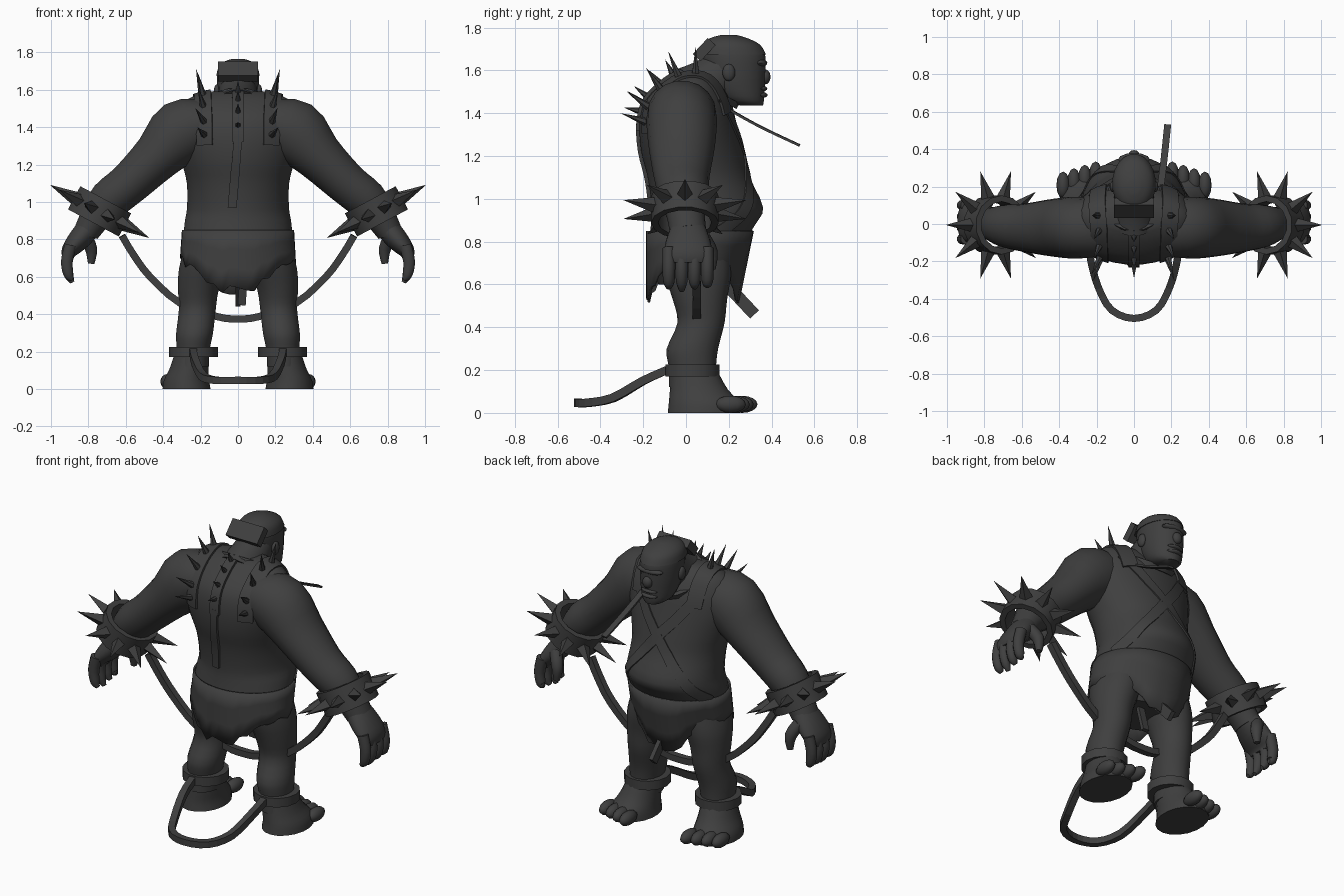
import bpy, bmesh, math, random
from mathutils import Vector, Matrix

random.seed(4)
cube = bpy.data.objects.get("Cube")
if cube:
    bpy.data.objects.remove(cube, do_unlink=True)

X, Y, Z = Vector((1, 0, 0)), Vector((0, 1, 0)), Vector((0, 0, 1))
SIDES = ((1, "left_"), (-1, "right_"))

# Single dark grey material
grey = bpy.data.materials.new("dark_grey")
grey.use_nodes = True
grey.diffuse_color = (0.05, 0.05, 0.05, 1)
shader = grey.node_tree.nodes["Principled BSDF"]
shader.inputs["Base Color"].default_value = grey.diffuse_color
shader.inputs["Roughness"].default_value = 0.9


def finish(name, bm, smooth=40):
    bmesh.ops.recalc_face_normals(bm, faces=bm.faces)
    mesh = bpy.data.meshes.new(name)
    bm.to_mesh(mesh)
    bm.free()
    mesh.materials.append(grey)
    obj = bpy.data.objects.new(name, mesh)
    bpy.context.collection.objects.link(obj)
    if smooth:
        bpy.ops.object.select_all(action="DESELECT")
        obj.select_set(True)
        bpy.context.view_layer.objects.active = obj
        bpy.ops.object.shade_smooth_by_angle(angle=math.radians(smooth))
    return obj


def spline(points, steps):
    P = [Vector(p) for p in points]
    out = []
    for i in range(len(P) - 1):
        a, b, c, d = P[max(i - 1, 0)], P[i], P[i + 1], P[min(i + 2, len(P) - 1)]
        for k in range(steps):
            t = k / steps
            out.append((b * 2 + (c - a) * t + (a * 2 - b * 5 + c * 4 - d) * t * t
                        + (b * 3 - a - c * 3 + d) * t ** 3) / 2)
    return out + [P[-1]]


def loft(name, sections, side=1, n=18, steps=3, flat=False, up=Y, smooth=40):
    """Tube through (x, y, z, radius_u, radius_v); flat keeps rings level."""
    S = spline([(s[0] * side, *s[1:]) for s in sections], steps)
    bm, rings = bmesh.new(), []
    for i, s in enumerate(S):
        t = Z if flat else (S[min(i + 1, len(S) - 1)] - S[max(i - 1, 0)]).xyz.normalized()
        u = up.cross(t).normalized()
        v = t.cross(u)
        turn = [(k + 0.5) * math.tau / n for k in range(n)]
        rings.append([bm.verts.new(s.xyz + u * s[3] * math.cos(a) + v * s[4] * math.sin(a))
                      for a in turn])
    for p, q in zip(rings, rings[1:]):
        for k in range(n):
            bm.faces.new((p[k], p[k - 1], q[k - 1], q[k]))
    bm.faces.new(rings[0])
    bm.faces.new(rings[-1])
    return finish(name, bm, smooth)


def ball(name, centre, radii):
    bm = bmesh.new()
    bmesh.ops.create_uvsphere(bm, u_segments=12, v_segments=8, radius=1,
                              matrix=Matrix.Translation(centre) @ Matrix.Diagonal((*radii, 1)))
    return finish(name, bm, 60)


def aim(origin, direction):
    return Matrix.Translation(origin) @ direction.to_track_quat("Z", "Y").to_matrix().to_4x4()


def spikes(name, items, sides=4):
    """Cones from (base, direction, length, radius)."""
    bm = bmesh.new()
    for base, d, length, r in items:
        bmesh.ops.create_cone(bm, cap_ends=True, segments=sides, radius1=r, radius2=0,
                              depth=length, matrix=aim(base + d * length / 2, d))
    return finish(name, bm, 0)


def band(name, centre, axis, outer, inner, height, n=14):
    bm, M, rings = bmesh.new(), aim(centre, axis), []
    for r, h in ((outer, -1), (outer, 1), (inner, 1), (inner, -1)):
        rings.append([bm.verts.new(M @ Vector((r * math.cos(k * math.tau / n),
                      r * math.sin(k * math.tau / n), h * height / 2))) for k in range(n)])
    for i in range(4):
        p, q = rings[i - 1], rings[i]
        for k in range(n):
            bm.faces.new((p[k], p[k - 1], q[k - 1], q[k]))
    return finish(name, bm, 30)


def strap(name, body, points, width, thick=0.012):
    """Ribbon laid on a body; returns its (point, normal) centre samples."""
    P = spline(points, 6)
    bm, samples, rows = bmesh.new(), [], []
    for i, p in enumerate(P):
        _, hit, nrm, _ = body.closest_point_on_mesh(p)
        t = (P[min(i + 1, len(P) - 1)] - P[max(i - 1, 0)]).normalized()
        w = t.cross(nrm).normalized() * width / 2
        row = []
        for f, lift in ((-1, -thick), (-1, thick), (0, thick), (1, thick), (1, -thick)):
            _, h, m, _ = body.closest_point_on_mesh(hit + w * f)
            row.append(bm.verts.new(h + m * lift))
        rows.append(row)
        samples.append((hit, nrm))
    for p, q in zip(rows, rows[1:]):
        for k in range(5):
            bm.faces.new((p[k - 1], p[k], q[k], q[k - 1]))
    bm.faces.new(rows[0])
    bm.faces.new(rows[-1])
    finish(name, bm)
    return samples


# Torso, neck and head
torso = loft("torso", [(0, .02, .6, .2, .15), (0, .035, .75, .285, .21), (0, .08, .88, .288, .245),
                       (0, .1, .96, .275, .262), (0, .06, 1.1, .275, .24), (0, .03, 1.22, .305, .24),
                       (0, .01, 1.35, .34, .228), (0, .01, 1.46, .33, .2), (0, .03, 1.55, .27, .13),
                       (0, .04, 1.59, .16, .07)], n=28, flat=True)
loft("neck", [(0, .04, 1.48, .16, .13), (0, .12, 1.55, .12, .11), (0, .2, 1.62, .1, .1)], up=X)
loft("head", [(0, .31, 1.435, .05, .05), (0, .27, 1.46, .085, .095), (0, .24, 1.53, .104, .13),
              (0, .23, 1.6, .112, .143), (0, .22, 1.68, .112, .15), (0, .21, 1.73, .095, .12),
              (0, .2, 1.758, .05, .06)], n=20, flat=True)
loft("cap", [(0, .215, 1.675, .117, .16), (0, .21, 1.72, .106, .138), (0, .2, 1.75, .075, .09),
             (0, .2, 1.766, .03, .035)], n=20, flat=True)
loft("cap_flap", [(0, .05, 1.66, .15, .035), (0, .12, 1.735, .15, .035)],
     n=4, steps=1, up=Y, smooth=0)
ball("nose", (0, .37, 1.57), (.03, .025, .035))
ball("brow", (0, .345, 1.635), (.085, .035, .02))
ball("upper_lip", (0, .345, 1.515), (.055, .035, .015))
ball("lower_lip", (0, .34, 1.485), (.055, .042, .016))

# Skirt with a ragged hem, low at the front and back
bm, rows, count = bmesh.new(), [], 44
hems = [.69 - .17 * abs(math.sin(k * math.tau / count)) ** 3 + random.uniform(-.03, .03)
        for k in range(count)]
for f in (0, .33, .66, 1):
    rows.append([])
    for k in range(count):
        a = k * math.tau / count
        rows[-1].append(bm.verts.new(((.3 + .01 * f) * math.cos(a),
                        .065 - .035 * f + (.252 - .035 * f) * math.sin(a),
                        .85 + (hems[k] - .85) * f)))
for p, q in zip(rows, rows[1:]):
    for k in range(count):
        bm.faces.new((p[k], p[k - 1], q[k - 1], q[k]))
skirt = finish("ragged_skirt", bm)
skirt.modifiers.new("thickness", "SOLIDIFY").thickness = 0.01
loft("front_tatter", [(0, .17, .62, .04, .018), (0, .32, .46, .04, .018)], n=4, steps=1, up=X)
loft("inner_tatter", [(.03, .09, .6, .03, .015), (.02, .12, .45, .03, .015)], n=4, steps=1)

for s, side in SIDES:
    ball(side + "ear", (s * .112, .2, 1.59), (.018, .03, .04))

    # Arm and hand
    loft(side + "arm", [(.16, -.02, 1.42, .13, .15), (.3, -.02, 1.375, .175, .165),
                        (.43, -.02, 1.245, .135, .155), (.58, -.02, 1.1, .115, .13),
                        (.69, -.01, 1.01, .11, .115), (.76, 0, .92, .085, .09),
                        (.81, .01, .84, .07, .085)], s)
    loft(side + "hand", [(.79, .01, .87, .065, .08), (.85, .01, .8, .06, .105),
                         (.9, .01, .74, .045, .11), (.91, .01, .7, .03, .09)], s)
    for i in range(4):
        y, tip = -.08 + i * .06, .57 + .015 * abs(i - 1)
        loft(f"{side}finger_{i + 1}", [(.895, y, .77, .034, .03), (.915, y, .68, .033, .03),
             (.905, y, .61, .027, .026), (.885, y, tip, .012, .012)], s, n=10)
    loft(side + "thumb", [(.82, .08, .82, .035, .035), (.785, .115, .75, .034, .034),
                          (.785, .12, .67, .018, .018)], s, n=10)

    # Spiked wrist cuff
    centre, axis = Vector((s * .74, -.005, .95)), Vector((s * .47, 0, -.88)).normalized()
    out = Vector((s * .88, 0, .47)).normalized()
    band(side + "wrist_cuff", centre, axis, .158, .125, .14)
    dirs = [out * math.cos(k * math.tau / 10) + Y * math.sin(k * math.tau / 10) for k in range(10)]
    spikes(side + "cuff_spikes", [(centre + d * .145, d, .157, .038) for d in dirs])

    # Leg, foot and ankle cuff
    loft(side + "leg", [(.16, .04, .75, .13, .17), (.19, .055, .64, .128, .155),
                        (.212, .065, .53, .11, .127), (.218, .07, .42, .1, .11),
                        (.232, .03, .3, .1, .12), (.24, .03, .21, .09, .11),
                        (.245, .03, .12, .09, .11)], s, flat=True)
    loft(side + "foot", [(.275, .085, 0, .13, .17), (.275, .085, .05, .122, .165),
                         (.262, .06, .11, .105, .135), (.25, .04, .19, .09, .11)], s, flat=True)
    for i in range(4):
        ball(f"{side}toe_{i + 1}", (s * (.205 + i * .058), .262 - .018 * i, .04),
             (.036, .072, .04))
    band(side + "ankle_cuff", Vector((s * .238, .03, .198)), Z, .13, .09, .055)

    # Spiked shoulder strap and crossed chest belt
    path = [(s * .19, -.22, 1.3), (s * .19, -.2, 1.44), (s * .19, -.04, 1.58),
            (s * .19, .12, 1.53), (s * .19, .2, 1.4)]
    pts = strap(side + "shoulder_strap", torso, path, .09)
    spikes(side + "strap_spikes", [(pts[i][0], (pts[i][1] + Z * .25).normalized(), .135, .02)
                                   for i in (3, 6, 9, 12, 15)], 6)
    strap(side + "chest_belt", torso, [(s * .22, .16, 1.48), (s * .1, .25, 1.32),
          (-s * .06, .3, 1.14), (-s * .2, .27, .95), (-s * .27, .15, .84)], .06, .008)

# Centre back strap with studs and hanging braid
pts = strap("back_strap", torso, [(0, -.23, 1.32), (0, -.2, 1.46), (0, -.08, 1.57),
                                  (0, .02, 1.6)], .06, .016)
spikes("back_studs", [(pts[i][0], pts[i][1], .085, .018) for i in (4, 7, 10, 13)], 6)
strap("back_braid", torso, [(0, -.23, 1.35), (-.015, -.2, 1.15), (-.03, -.17, .97)], .045, .016)

# Neck collar and its tether
band("neck_collar", Vector((0, .1, 1.515)), Vector((0, .5, .87)), .165, .14, .03, 20)
loft("collar_tether", [(.14, .18, 1.43, .026, .008), (.16, .34, 1.34, .026, .008),
                       (.18, .53, 1.25, .026, .008)], n=4, up=Z)

# Chains between the wrists and between the ankles
half = [(.62, .03, .82), (.56, .04, .72), (.47, .05, .6), (.31, .05, .46), (.11, .05, .387)]
whole = half + [(0, .05, .375)] + [(-x, y, z) for x, y, z in half[::-1]]
loft("wrist_chain", [(*p, .027, .027) for p in whole], n=4, smooth=0)
half = [(.24, -.09, .2), (.23, -.2, .15), (.19, -.34, .07), (.12, -.46, .047)]
whole = half + [(0, -.505, .047)] + [(-x, y, z) for x, y, z in half[::-1]]
loft("ankle_chain", [(*p, .027, .027) for p in whole], n=4, up=Z, smooth=0)
